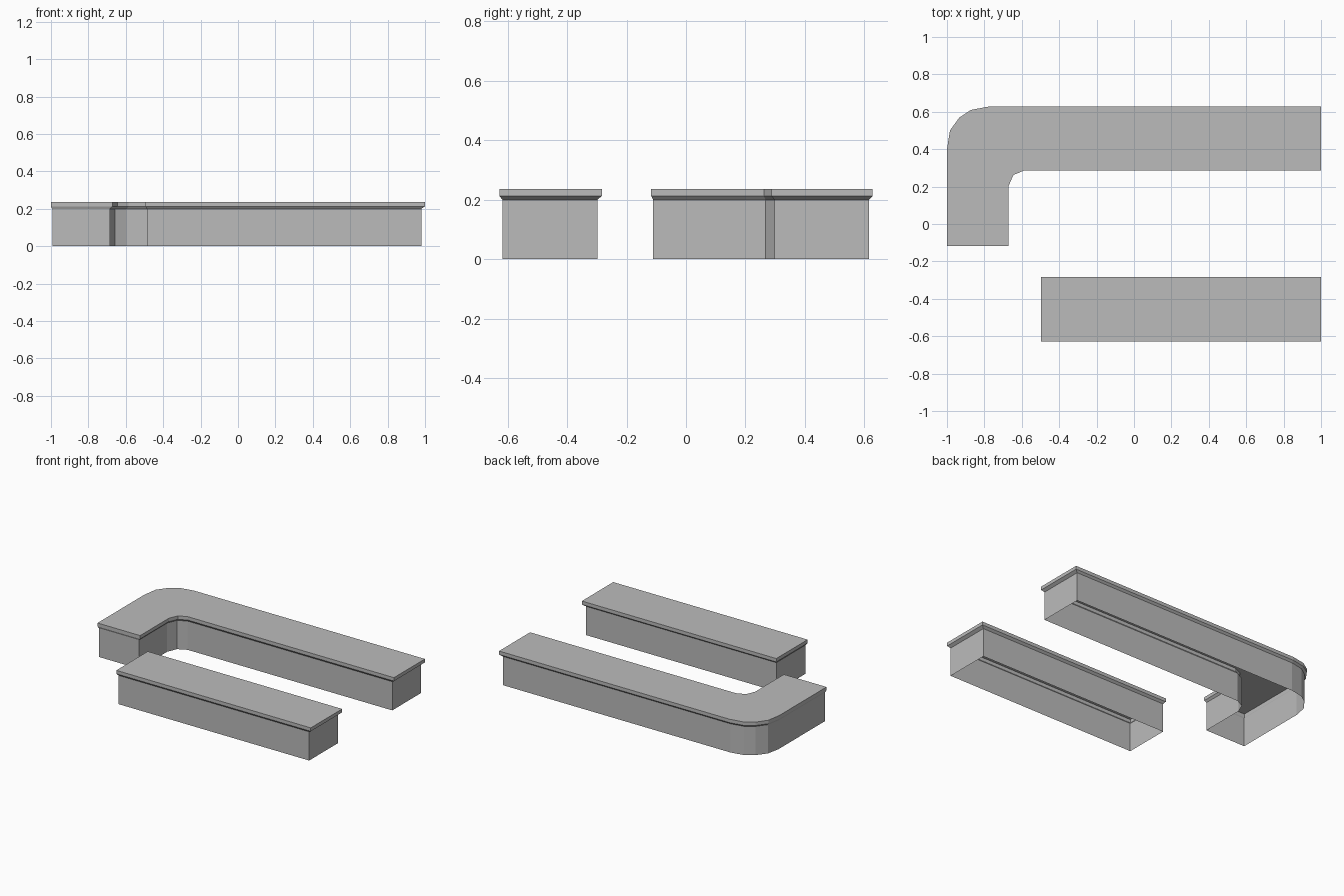
import bpy
import bmesh

cube = bpy.data.objects.get("Cube")
if cube:
    bpy.data.objects.remove(cube, do_unlink=True)

BODY_TOP, LIP, TOP = 0.2, 0.213, 0.237

grey = bpy.data.materials.new("mid grey")
grey.use_nodes = True
grey.diffuse_color = (0.5, 0.5, 0.5, 1)
grey.node_tree.nodes["Principled BSDF"].inputs["Base Color"].default_value = (0.5, 0.5, 0.5, 1)


def counter(name, body, slab):
    """Hollow counter, open below: walls, chamfered overhang, worktop."""
    bm = bmesh.new()
    levels = [(body, 0), (body, BODY_TOP), (slab, LIP), (slab, TOP)]
    rings = [[bm.verts.new((x, y, z)) for x, y in outline] for outline, z in levels]
    for low, high in zip(rings, rings[1:]):
        for i in range(len(low)):
            j = (i + 1) % len(low)
            bm.faces.new((low[i], low[j], high[j], high[i]))
    bm.faces.new(rings[-1])
    mesh = bpy.data.meshes.new(name)
    bm.to_mesh(mesh)
    bm.free()
    mesh.materials.append(grey)
    obj = bpy.data.objects.new(name, mesh)
    bpy.context.collection.objects.link(obj)
    return obj


def rectangle(x0, x1, y0, y1):
    return [(x0, y0), (x1, y0), (x1, y1), (x0, y1)]


# Straight counter in front
counter("front_counter",
        rectangle(-0.487, 0.98, -0.617, -0.298),
        rectangle(-0.497, 1, -0.628, -0.283))

# Corner counter behind, rounded at the bend
counter("corner_counter",
        [(-0.993, -0.111), (-0.685, -0.111), (-0.685, 0.2), (-0.657, 0.267),
         (-0.596, 0.297), (0.98, 0.297), (0.98, 0.615), (-0.775, 0.615),
         (-0.866, 0.597), (-0.925, 0.557), (-0.975, 0.49), (-0.993, 0.4)],
        [(-1, -0.117), (-0.672, -0.117), (-0.672, 0.2), (-0.645, 0.262),
         (-0.585, 0.287), (1, 0.287), (1, 0.628), (-0.775, 0.628),
         (-0.872, 0.61), (-0.934, 0.569), (-0.984, 0.5), (-1, 0.4)])
